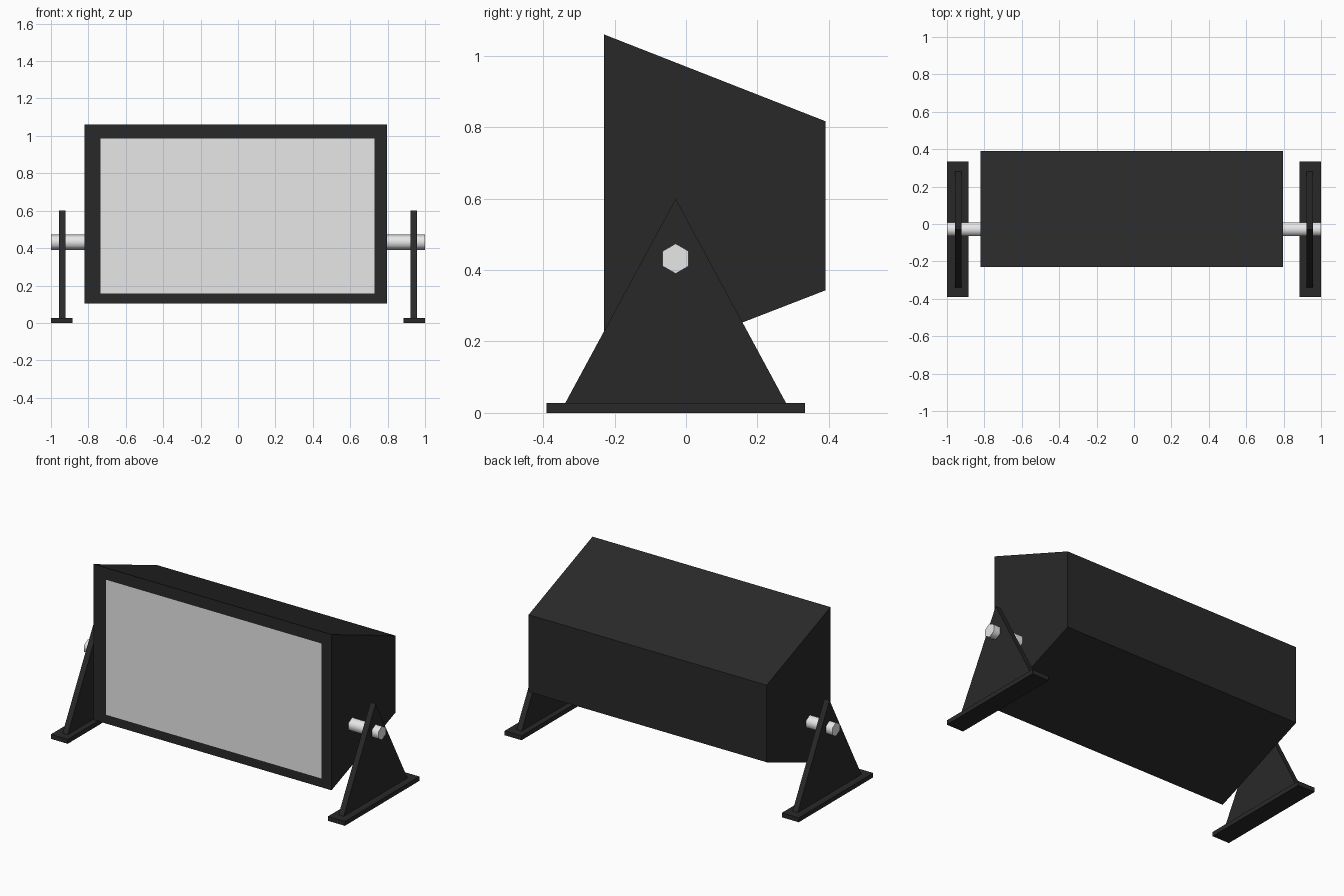
import bpy, bmesh, math
from mathutils import Matrix

if "Cube" in bpy.data.objects:
    bpy.data.objects.remove(bpy.data.objects["Cube"])


def material(name, rgb):
    m = bpy.data.materials.new(name)
    m.diffuse_color = (*rgb, 1)
    m.use_nodes = True
    m.node_tree.nodes["Principled BSDF"].inputs["Base Color"].default_value = m.diffuse_color
    return m


BLACK = material("matte black", (0.022, 0.022, 0.022))
GLASS = material("pale lens grey", (0.8, 0.8, 0.8))
STEEL = material("light steel", (0.8, 0.8, 0.8))


def finish(name, bm, *mats):
    bmesh.ops.recalc_face_normals(bm, faces=bm.faces)
    me = bpy.data.meshes.new(name)
    bm.to_mesh(me)
    bm.free()
    for m in mats:
        me.materials.append(m)
    ob = bpy.data.objects.new(name, me)
    bpy.context.collection.objects.link(ob)
    return ob


def extrude_x(profile, x0, x1):
    """Solid from a (y, z) profile, swept along x."""
    bm = bmesh.new()
    face = bm.faces.new([bm.verts.new((x0, y, z)) for y, z in profile])
    res = bmesh.ops.extrude_face_region(bm, geom=[face])
    verts = [g for g in res["geom"] if isinstance(g, bmesh.types.BMVert)]
    bmesh.ops.translate(bm, verts=verts, vec=(x1 - x0, 0, 0))
    bmesh.ops.recalc_face_normals(bm, faces=bm.faces)
    return bm


# Lamp housing with the lens as an inset of the front face
bm = extrude_x([(-0.23, 0.103), (0.39, 0.343), (0.39, 0.817), (-0.23, 1.06)], -0.822, 0.797)
front = min(bm.faces, key=lambda f: f.calc_center_median().y)
bmesh.ops.inset_individual(bm, faces=[front], thickness=0.05)
front.material_index = 1
for v in front.verts:
    v.co.x = -0.735 if v.co.x < 0 else 0.73
    v.co.z = 0.157 if v.co.z < 0.5 else 0.987
finish("lamp_housing", bm, BLACK, GLASS)

for side, s, inner in (("left", -1, 0.815), ("right", 1, 0.79)):
    # Foot bar
    bar = [(-0.39, 0), (0.333, 0), (0.333, 0.027), (-0.39, 0.027)]
    finish(side + "_foot", extrude_x(bar, s * 0.885, s * 1.0), BLACK)

    # Triangular upright
    tri = [(-0.339, 0.026), (0.281, 0.026), (-0.029, 0.6)]
    finish(side + "_upright", extrude_x(tri, s * 0.921, s * 0.956), BLACK)

    # Six-sided pivot rod, smooth round the sides with flat ends
    hexagon = [(-0.029 + 0.042 * math.sin(i * math.pi / 3),
                0.432 + 0.042 * math.cos(i * math.pi / 3)) for i in range(6)]
    bm = extrude_x(hexagon, s * inner, s * 1.0)
    for f in bm.faces:
        f.smooth = len(f.verts) == 4
    for e in bm.edges:
        e.smooth = all(len(f.verts) == 4 for f in e.link_faces)
    finish(side + "_pivot_rod", bm, STEEL)
